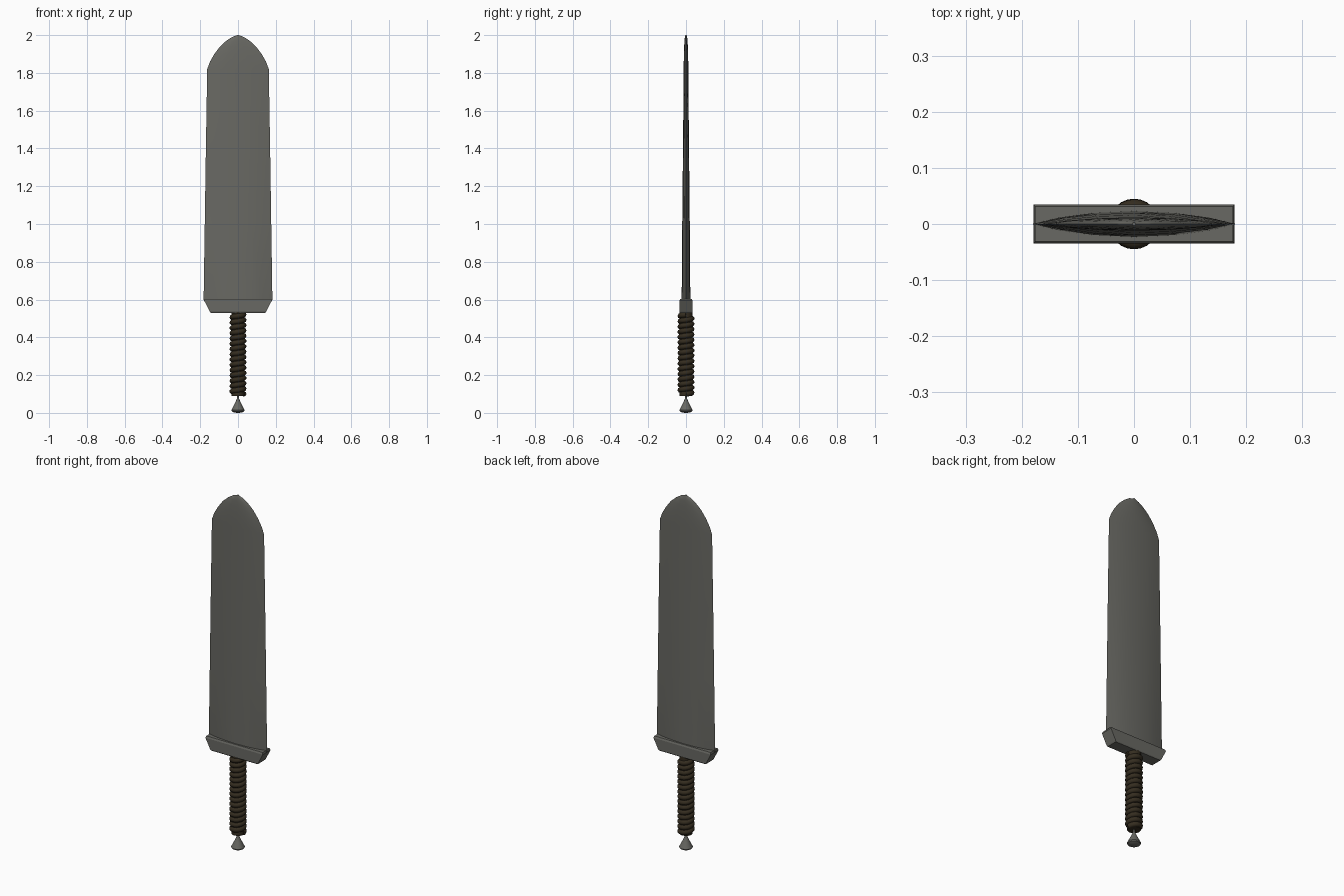
import bpy, bmesh, math

cube = bpy.data.objects.get("Cube")
if cube:
    bpy.data.objects.remove(cube, do_unlink=True)


def material(name, rgb):
    m = bpy.data.materials.new(name)
    m.use_nodes = True
    m.diffuse_color = (*rgb, 1)
    m.node_tree.nodes["Principled BSDF"].inputs["Base Color"].default_value = (*rgb, 1)
    return m


steel = material("dull steel", (0.14, 0.14, 0.125))
leather = material("dark leather", (0.035, 0.026, 0.014))


def loft(name, rings, mat, smooth=None):
    """Skin a list of equal-length closed rings and cap both ends."""
    bm = bmesh.new()
    rows = [[bm.verts.new(p) for p in ring] for ring in rings]
    n = len(rows[0])
    for a, b in zip(rows, rows[1:]):
        for i in range(n):
            j = (i + 1) % n
            bm.faces.new((a[i], a[j], b[j], b[i]))
    bm.faces.new(rows[0][::-1])
    bm.faces.new(rows[-1])
    bmesh.ops.recalc_face_normals(bm, faces=bm.faces)
    mesh = bpy.data.meshes.new(name)
    bm.to_mesh(mesh)
    bm.free()
    ob = bpy.data.objects.new(name, mesh)
    bpy.context.collection.objects.link(ob)
    mesh.materials.append(mat)
    if smooth:
        bpy.ops.object.select_all(action='DESELECT')
        ob.select_set(True)
        bpy.context.view_layer.objects.active = ob
        bpy.ops.object.shade_smooth_by_angle(angle=math.radians(smooth))
    return ob


def circle(r, z, n=32):
    return [(r * math.cos(math.tau * i / n), r * math.sin(math.tau * i / n), z) for i in range(n)]


# Blade: lens cross-section tapering to a rounded point
half = [(-1, 0), (-0.73, 0.5), (-0.4, 0.85), (0, 1), (0.4, 0.85), (0.73, 0.5)]
section = half + [(-x, -y) for x, y in half]
stations = [(0.56, 0.182, 0.024), (0.6, 0.182, 0.023), (1.0, 0.176, 0.02), (1.4, 0.17, 0.016),
            (1.82, 0.163, 0.012), (1.86, 0.148, 0.012), (1.9, 0.125, 0.011), (1.94, 0.095, 0.01),
            (1.97, 0.062, 0.008), (1.99, 0.031, 0.006), (2.0, 0.003, 0.003)]
stations[0] = (0.56, 0.16, 0.024)
loft("blade", [[(x * w, y * t, z) for x, y in section] for z, w, t in stations], steel, 25)

# Guard: block flaring upward, with a narrow bevelled rim
box = [(-1, -1), (1, -1), (1, 1), (-1, 1)]
levels = [(0.53, 0.145, 0.032), (0.536, 0.149, 0.035), (0.594, 0.179, 0.035), (0.604, 0.176, 0.031)]
loft("guard", [[(x * w, y * d, z) for x, y in box] for z, w, d in levels], steel)

# Grip: core with a helical cord wrap
loft("grip_core", [circle(0.034, 0.09), circle(0.034, 0.535)], leather, 40)
curve = bpy.data.curves.new("grip_wrap", 'CURVE')
curve.dimensions = '3D'
curve.bevel_depth = 0.014
curve.bevel_resolution = 2
curve.use_fill_caps = True
turns, steps = 15, 24
spline = curve.splines.new('POLY')
spline.points.add(turns * steps)
for i, p in enumerate(spline.points):
    a = math.tau * i / steps
    p.co = (0.031 * math.cos(a), 0.031 * math.sin(a), 0.1 + 0.42 * i / (turns * steps), 1)
curve.materials.append(leather)
wrap = bpy.data.objects.new("grip_wrap", curve)
bpy.context.collection.objects.link(wrap)

# Pommel: cone with a shallow domed base
profile = [(0.008, 0), (0.022, 0.003), (0.032, 0.008), (0.035, 0.014), (0.019, 0.046), (0.006, 0.074), (0.004, 0.092)]
loft("pommel", [circle(r, z) for r, z in profile], steel, 35)
